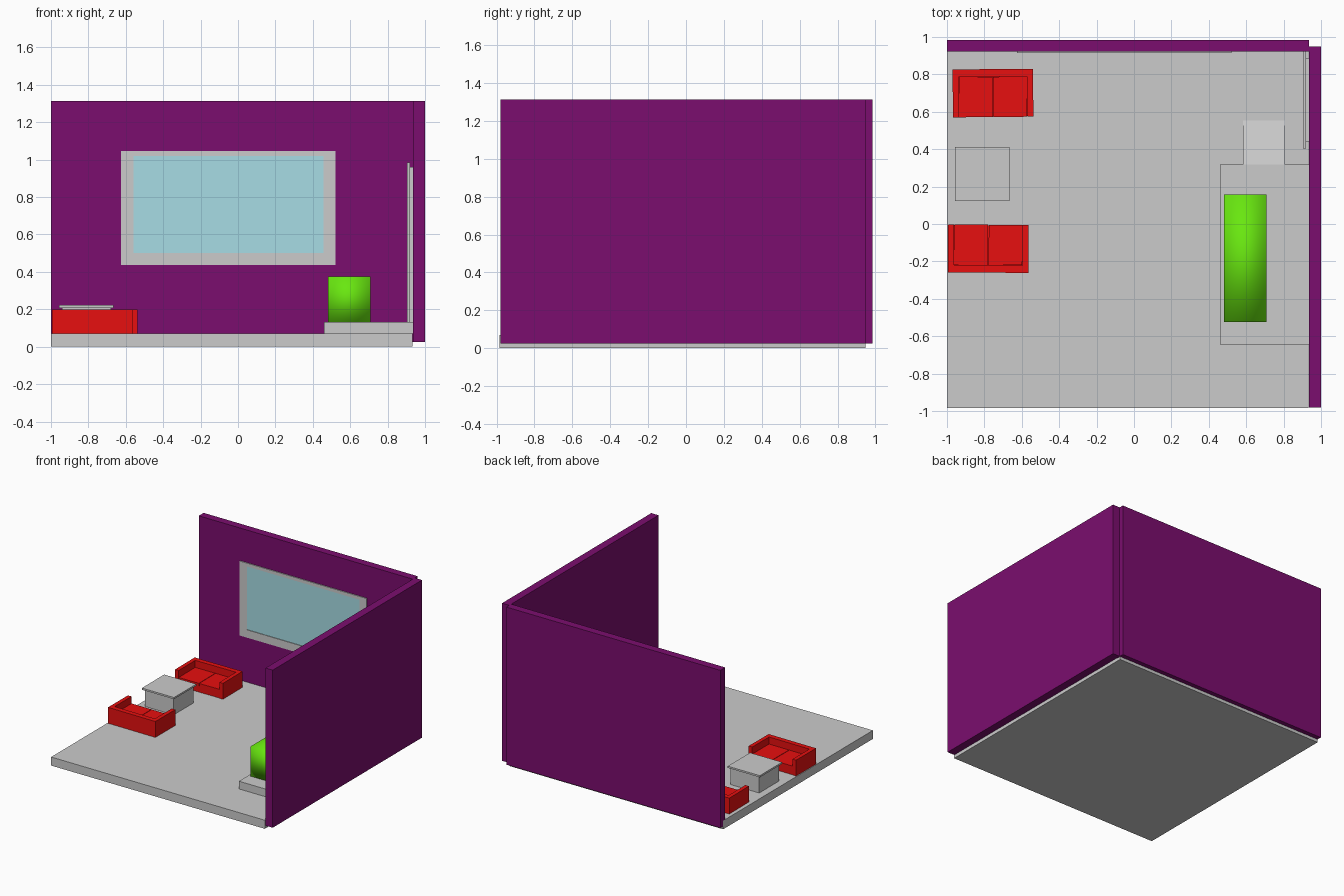
import bpy
import bmesh
import math
from mathutils import Matrix

if "Cube" in bpy.data.objects:
    bpy.data.objects.remove(bpy.data.objects["Cube"])


def material(name, rgb):
    m = bpy.data.materials.new(name)
    m.diffuse_color = (*rgb, 1)
    m.use_nodes = True
    m.node_tree.nodes["Principled BSDF"].inputs["Base Color"].default_value = m.diffuse_color
    return m


PURPLE = material("purple wall", (0.198, 0.004, 0.156))
GREY = material("light grey", (0.60, 0.60, 0.60))
GLASS = material("pale blue glass", (0.386, 0.72, 0.78))
RED = material("sofa red", (0.82, 0.005, 0.005))
GREEN = material("bright green", (0.14, 0.80, 0.005))


def add_box(bm, x, y, z):
    """Add a box given (min, max) pairs for each axis."""
    size = [b - a for a, b in (x, y, z)]
    mid = [(a + b) / 2 for a, b in (x, y, z)]
    bmesh.ops.create_cube(bm, size=1, matrix=Matrix.Translation(mid) @ Matrix.Diagonal((*size, 1)))


def make(name, mat, *boxes):
    """One object made of one or more boxes."""
    bm = bmesh.new()
    for b in boxes:
        add_box(bm, *b)
    mesh = bpy.data.meshes.new(name)
    bm.to_mesh(mesh)
    bm.free()
    mesh.materials.append(mat)
    ob = bpy.data.objects.new(name, mesh)
    bpy.context.collection.objects.link(ob)
    return ob


# Floor and the two walls
make("floor", GREY, ((-1, 0.932), (-0.985, 0.948), (0, 0.07)))
make("back_wall", PURPLE, ((-1, 0.935), (0.922, 0.985), (0.025, 1.313)))
make("right_wall", PURPLE, ((0.935, 1.0), (-0.98, 0.948), (0.025, 1.313)))

# Window: four frame bars around a slightly recessed pane
fy = (0.914, 0.925)
make("window_frame", GREY,
     ((-0.625, -0.56), fy, (0.438, 1.047)),
     ((0.457, 0.52), fy, (0.438, 1.047)),
     ((-0.56, 0.457), fy, (0.438, 0.502)),
     ((-0.56, 0.457), fy, (1.02, 1.047)))
make("window_pane", GLASS, ((-0.56, 0.457), (0.919, 0.925), (0.502, 1.02)))

# Door on the right wall: slab in front of a smaller backing
make("door", GREY, ((0.904, 0.92), (0.405, 0.922), (0.07, 0.985)))
make("door_backing", GREY, ((0.92, 0.936), (0.44, 0.888), (0.07, 0.96)))

# Raised platform with a ramp sloping down at its back
make("platform", GREY, ((0.46, 0.936), (-0.645, 0.317), (0.07, 0.133)))
ramp = make("ramp", GREY, ((0.582, 0.807), (0.317, 0.553), (0.065, 0.133)))
for v in ramp.data.vertices:
    if v.co.y > 0.5 and v.co.z > 0.1:
        v.co.z = 0.071

# Green counter, smooth shaded over its corners
counter = make("counter", GREEN, ((0.48, 0.708), (-0.524, 0.157), (0.133, 0.376)))
for p in counter.data.polygons:
    p.use_smooth = True

# Coffee table: body with overhanging thin top
make("table_body", GREY, ((-0.94, -0.68), (0.14, 0.397), (0.07, 0.21)))
make("table_top", GREY, ((-0.956, -0.666), (0.124, 0.412), (0.208, 0.222)))


def sofa(name, cx, cy, angle):
    """Sofa facing -y in its own frame: back, two arms, two cushions."""
    w, d, t = 0.215, 0.128, 0.032
    parts = [((-w, w), (d - 0.04, d), (0.07, 0.2)),
             ((-w + t, w - t), (-d + 0.003, d - 0.04), (0.07, 0.12))]
    for s in (-1, 1):
        parts.append((tuple(sorted((s * w, s * (w - t)))), (-d, d - 0.04), (0.07, 0.2)))
        parts.append((tuple(sorted((s * 0.002, s * (w - t - 0.001)))), (-d, d - 0.041), (0.12, 0.143)))
    ob = make(name, RED, *parts)
    ob.location = (cx, cy, 0)
    ob.rotation_euler.z = math.radians(angle)


# Two facing sofas, a touch out of square
sofa("back_sofa", -0.754, 0.700, 0.5)
sofa("front_sofa", -0.779, -0.132, 179.6)
